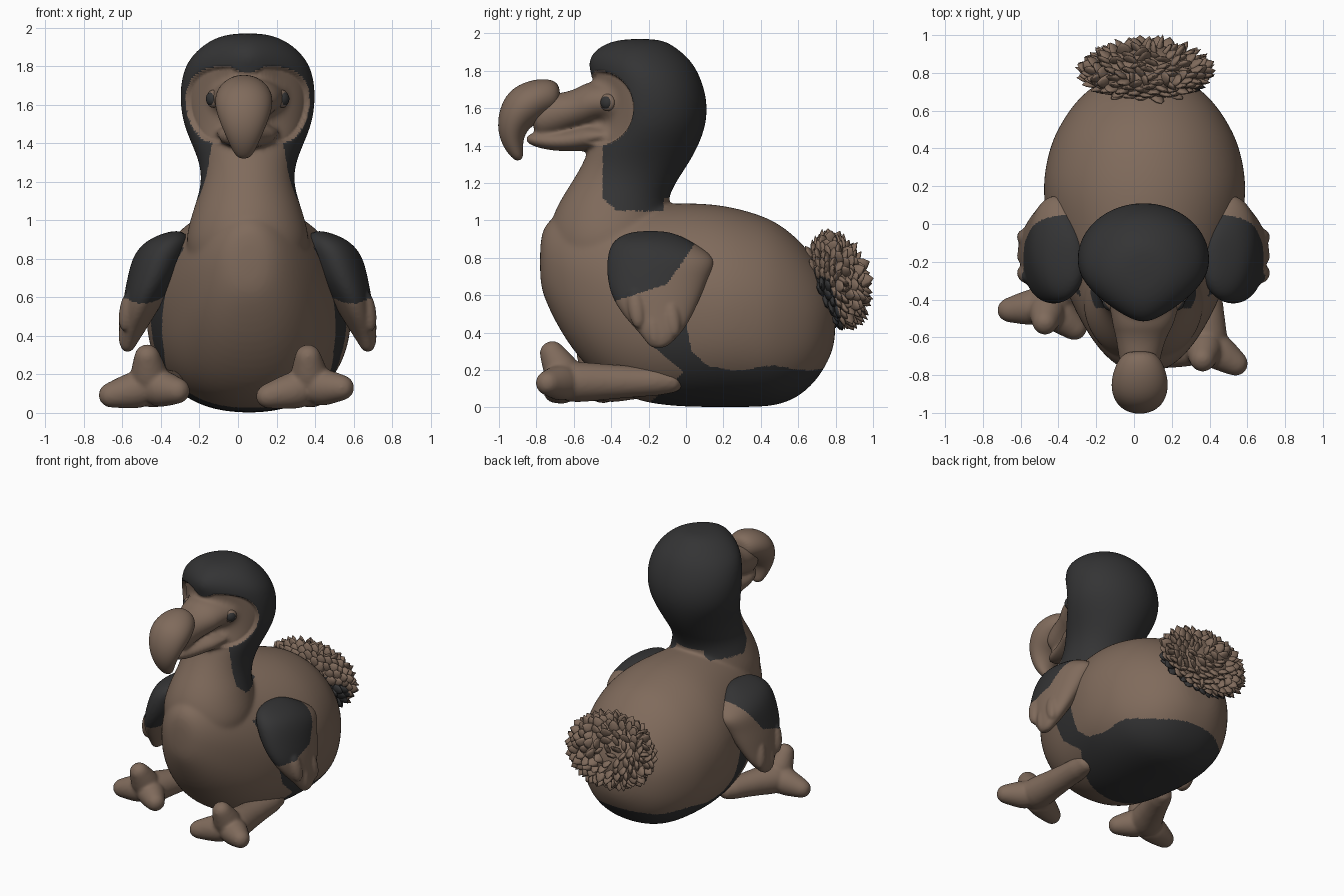
import bpy, bmesh, math, random
from mathutils import Vector, Matrix

if "Cube" in bpy.data.objects:
    bpy.data.objects.remove(bpy.data.objects["Cube"])

random.seed(4)
CX = 0.05                      # the bird's middle plane


def material(name, rgb):
    m = bpy.data.materials.new(name)
    m.diffuse_color = (*rgb, 1)
    m.use_nodes = True
    m.node_tree.nodes["Principled BSDF"].inputs["Base Color"].default_value = m.diffuse_color
    return m


BROWN = material("warm brown", (0.215, 0.146, 0.106))
DARK = material("charcoal", (0.034, 0.034, 0.035))


def loft(bm, rings, n=24, low=1.0):
    """Skin (centre, u, v) ellipses and close both ends; low < 1 squares the -v half."""
    loops = []
    for c, u, v in rings:
        loop = []
        for i in range(n):
            a = 2 * math.pi * i / n
            x, y = math.cos(a), math.sin(a)
            if y < -1e-6:
                x, y = math.copysign(abs(x) ** low, x), -abs(y) ** low
            loop.append(bm.verts.new(c + u * x + v * y))
        loops.append(loop)
    for a, b in zip(loops, loops[1:]):
        for i in range(n):
            j = (i + 1) % n
            bm.faces.new((a[i], a[j], b[j], b[i]))
    bm.faces.new(loops[0][::-1])
    bm.faces.new(loops[-1])
    return [v for loop in loops for v in loop]


def tube(bm, pts, n=14):
    """Skin along a path of (x, y, z, side radius, other radius)."""
    cs = [Vector(p[:3]) for p in pts]
    rings = []
    for i, p in enumerate(pts):
        t = (cs[min(i + 1, len(cs) - 1)] - cs[max(i - 1, 0)]).normalized()
        ref = Vector((1, 0, 0)) if abs(t.x) < 0.75 else Vector((0, 1, 0))
        u = (ref - t * ref.dot(t)).normalized()
        rings.append((cs[i], u * p[3], t.cross(u) * p[-1]))
    loft(bm, rings, n)


def finish(name, bm, voxel=0, smooth=0, subsurf=2, push=None, dark=None):
    """Turn a bmesh into an object, bake its modifiers, colour faces by rule."""
    bmesh.ops.recalc_face_normals(bm, faces=bm.faces)
    me = bpy.data.meshes.new(name)
    bm.to_mesh(me)
    bm.free()
    ob = bpy.data.objects.new(name, me)
    bpy.context.collection.objects.link(ob)
    if subsurf:
        ob.modifiers.new("sub", 'SUBSURF').levels = subsurf
    if voxel:
        r = ob.modifiers.new("remesh", 'REMESH')
        r.mode = 'VOXEL'
        r.voxel_size = voxel
        ob.modifiers.new("smooth", 'SMOOTH').iterations = smooth
    dg = bpy.context.evaluated_depsgraph_get()
    me = bpy.data.meshes.new_from_object(ob.evaluated_get(dg))
    ob.modifiers.clear()
    ob.data = me
    me.materials.clear()
    me.materials.append(BROWN)
    me.materials.append(DARK)
    for p in me.polygons:
        p.material_index = 1 if dark and dark(p.center) else 0
        p.use_smooth = True
    if push:
        moves = [(v, push(v.co, v.normal)) for v in me.vertices]
        for v, d in moves:
            v.co += d
    return ob


def step(a, b, x):
    t = max(0, min(1, (x - a) / (b - a)))
    return t * t * (3 - 2 * t)


# Body, neck with head, snout and lower jaw, fused into one skin
bm = bmesh.new()
rings = []
for y, zb, zt, hw in [(-.782, .67, .89, .06), (-.755, .57, .99, .15), (-.65, .36, 1.06, .258), (-.5, .175, 1.10, .35),
                      (-.35, .065, 1.09, .42), (-.2, .015, 1.09, .47), (0, -.003, 1.1, .52), (.2, -.003, 1.09, .55),
                      (.4, -.003, 1.035, .51), (.5, .01, .985, .465), (.6, .05, .905, .405), (.7, .14, .785, .32),
                      (.775, .27, .67, .20), (.8, .37, .57, .09)]:
    rings.append((Vector((CX + .006, y, (zb + zt) / 2)), Vector((hw, 0, 0)), Vector((0, 0, (zt - zb) / 2))))
loft(bm, rings, 24, .86)
rings = []
for z, yf, yb, hw in [(.6, -.64, -.2, .24), (.7, -.69, -.15, .28), (.8, -.73, -.12, .31), (.9, -.74, -.1, .325),
                      (1.0, -.725, -.08, .302), (1.1, -.68, -.10, .268), (1.2, -.615, -.055, .24),
                      (1.3, -.555, .015, .252), (1.4, -.515, .07, .295), (1.5, -.485, .107, .337),
                      (1.6, -.48, .118, .353), (1.7, -.485, .103, .353), (1.8, -.52, .065, .33),
                      (1.87, -.525, .015, .28), (1.935, -.46, -.065, .20), (1.972, -.35, -.14, .09)]:
    rings.append((Vector((CX, (yf + yb) / 2, z)), Vector((hw, 0, 0)), Vector((0, (yb - yf) / 2, 0))))
for v in loft(bm, rings):
    if v.co.z > 1.42:                                     # head narrows towards the brow
        v.co.x = CX + (v.co.x - CX) * (1 - 6 * max(0, -.25 - v.co.y) ** 2)
tube(bm, [(.05, -.28, 1.635, .25, .15), (.05, -.40, 1.635, .24, .155), (.046, -.49, 1.63, .185, .122),
          (.037, -.58, 1.595, .14, .1), (.03, -.68, 1.575, .118, .108), (.03, -.77, 1.55, .1, .11),
          (.03, -.83, 1.54, .08, .09)], 20)
tube(bm, [(.05, -.38, 1.46, .225, .085), (.046, -.48, 1.45, .178, .075), (.04, -.58, 1.43, .128, .063),
          (.03, -.70, 1.42, .098, .052), (.03, -.80, 1.428, .07, .04), (.03, -.86, 1.44, .035, .022)], 20)


def face(c):                                              # below 1 inside the bare face
    top = .03 * max(0, 1 - ((c.x - CX) / .09) ** 2) if c.z > 1.6 else 0
    return ((c.y + .475) / .195) ** 2 + ((c.z + top - 1.6) / .2) ** 2


def body_dark(c):
    x = abs(c.x - CX)
    if c.z > 1.05 and (c.y < -.12 or c.z > 1.12):         # hood
        return c.y > -.445 - min(.085, max(0, c.z - 1.42)) and face(c) > 1 and c.z > 1.05 - .9 * min(0, c.y + .37)
    if c.z < .21 + .012 * math.sin(c.y * 17) and c.y > -.22 + 1.1 * c.z:     # belly
        return True
    # flank under the wing
    front = -.17 - .4 * (c.z - .32) if c.z > .32 else -.17 + 1.2 * (.32 - c.z)
    back = .03 - .2 * abs(c.z - .3) if c.z > .3 else .03 + 1.1 * (.3 - c.z)
    return x > .31 and .18 < c.z < .86 and front < c.y < back


finish("body", bm, voxel=.0105, smooth=20, subsurf=2, dark=body_dark,
       push=lambda c, n: n * -.026 * step(1.0, .86, face(c)) * step(-.56, -.42, c.y))

# Hooked beak bulb
bm = bmesh.new()
tube(bm, [(.03, y - .012, z, rx, r) for y, z, rx, r in
          [(-.66, 1.67, .06, .05), (-.695, 1.67, .11, .09), (-.78, 1.655, .146, .108), (-.86, 1.61, .155, .122),
           (-.91, 1.53, .133, .095), (-.922, 1.45, .10, .07), (-.905, 1.38, .068, .047),
           (-.875, 1.32, .035, .022)]], 20)
finish("beak_hook", bm)

# Eyes with lids
for s, side in ((-1, "left"), (1, "right")):
    at = Matrix.Translation((CX + s * .18, -.42, 1.63)) @ Matrix.Rotation(s * math.radians(-35), 4, 'Z')
    for name, r, thick, off in (("eyelid", .046, .027, 0), ("eye", .036, .026, .009)):
        bm = bmesh.new()
        bmesh.ops.create_uvsphere(bm, u_segments=20, v_segments=12, radius=1,
                                  matrix=at @ Matrix.Translation((s * off, 0, 0)) @ Matrix.Diagonal((thick, r, r, 1)))
        finish(f"{side}_{name}", bm, subsurf=0, dark=(lambda c: True) if name == "eye" else None)


# Wings: dark shoulder, brown trailing part and tips
def wing_dark(c):
    return c.z > .66 + (c.y + .1) * (.33 if c.y < -.1 else 1.46)


for s, side in ((-1, "left"), (1, "right")):
    bm = bmesh.new()
    rings = []
    for z, y0, y1, x, rx in [(.945, -.28, -.10, .37, .03), (.91, -.37, -.01, .40, .10), (.86, -.41, .075, .43, .135),
                             (.79, -.425, .175, .46, .145), (.70, -.425, .125, .49, .135), (.60, -.405, .085, .535, .11),
                             (.50, -.345, .04, .57, .085), (.42, -.27, -.005, .60, .065), (.36, -.22, -.06, .62, .045),
                             (.315, -.19, -.11, .625, .025)]:
        rings.append((Vector((CX + s * x, (y0 + y1) / 2, z)), Vector((rx, 0, 0)), Vector((0, (y1 - y0) / 2, 0))))
    loft(bm, rings)
    for y, z in ((-.25, .42), (-.16, .325), (-.06, .37)):
        tube(bm, [(CX + s * .59, y - .03, z + .22, .05, .05), (CX + s * .635, y - .01, z + .08, .045, .05),
                  (CX + s * .64, y, z, .022, .025)])
    finish(f"{side}_wing", bm, voxel=.0095, smooth=5, dark=wing_dark)

# Legs stretched forward, each with three toes
FEET = {"left": [(-.27, .02, .14), (-.455, -.43, .135), (-.695, -.46, .085), (-.475, -.54, .325), (-.285, -.575, .11)],
        "right": [(.37, .02, .14), (.375, -.63, .135), (.125, -.71, .08), (.36, -.735, .325), (.57, -.76, .13)]}
for side, (hip, heel, *toes) in FEET.items():
    bm = bmesh.new()
    h, k = Vector(hip), Vector(heel)
    tube(bm, [(*h, .085, .075), (*h.lerp(k, .5), .085, .085), (*h.lerp(k, .85), .115, .11), (*k, .13, .115),
              (*h.lerp(k, 1.12), .08, .075)])
    for toe in toes:
        t = Vector(toe)
        tube(bm, [(*k, .11, .11), (*k.lerp(t, .45), .098, .098), (*k.lerp(t, .8), .072, .072),
                  (*t, .062, .062), (*k.lerp(t, 1.12), .022, .022)])
    finish(f"{side}_leg", bm, voxel=.011, smooth=8, subsurf=1)

# Tail: a tilted puff covered with pointed feathers
frame = Matrix.Translation((CX + .01, .80, .675)) @ Matrix.Rotation(math.radians(16), 4, 'X')
turn = frame.to_3x3()
rad = Vector((.31, .14, .225))
inv = frame.inverted()
bm = bmesh.new()
bmesh.ops.create_uvsphere(bm, u_segments=32, v_segments=20, radius=1, matrix=frame @ Matrix.Diagonal((*rad, 1)))
finish("tail_core", bm, subsurf=0, dark=lambda c: (inv @ c).y < .0 and c.z < .74)
bm = bmesh.new()
COUNT = 250
for i in range(COUNT):
    h = 1 - 2 * (i + .5) / COUNT
    a = i * 2.39996
    q = math.sqrt(1 - h * h)
    d = Vector((q * math.cos(a), h, q * math.sin(a)))
    if d.y < -.75:
        continue
    p = Vector((d.x * rad.x, d.y * rad.y, d.z * rad.z))
    nrm = Vector((d.x / rad.x, d.y / rad.y, d.z / rad.z)).normalized()
    out = (nrm * .3 + Vector((d.x, .35, d.z)) * .7 +
           Vector([random.uniform(-.2, .2) for _ in range(3)])).normalized()
    w = out.cross(nrm)
    w = w.normalized() if w.length > .05 else Vector((1, 0, 0))
    v = w.cross(out).normalized()
    u = v.cross(out).normalized()
    length = random.uniform(.06, .085)
    base = p - nrm * .015
    rings = [(frame @ (base + out * length * f), turn @ (u * r), turn @ (v * r * .4))
             for f, r in ((-.3, .036), (.3, .044), (.7, .028), (1, .002))]
    loft(bm, rings, 6)
finish("tail_feathers", bm, subsurf=0, dark=lambda c: (inv @ c).y < -.03 and c.z < .70)
